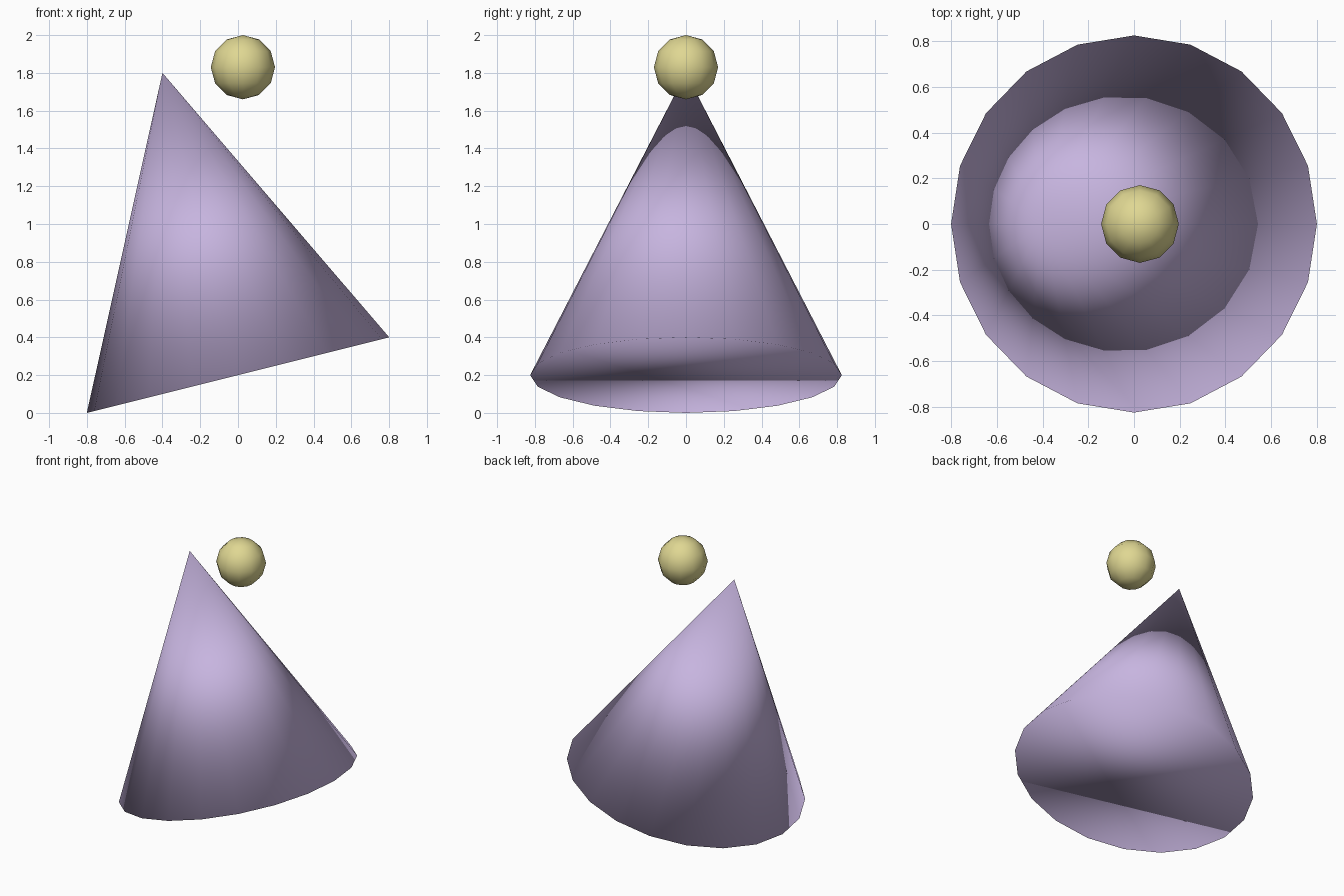
import bpy
import math
from mathutils import Vector

default = bpy.data.objects.get("Cube")
if default:
    bpy.data.objects.remove(default, do_unlink=True)


def make_material(name, colour):
    mat = bpy.data.materials.new(name)
    mat.use_nodes = True
    mat.diffuse_color = (*colour, 1)
    mat.node_tree.nodes["Principled BSDF"].inputs["Base Color"].default_value = (*colour, 1)
    return mat


def finish(name, mat):
    obj = bpy.context.object
    obj.name = name
    obj.data.materials.append(mat)
    bpy.ops.object.shade_smooth()
    return obj


lavender = make_material("lavender", (0.57, 0.46, 0.74))
pale_yellow = make_material("pale yellow", (0.74, 0.68, 0.29))

# Leaning cone: its axis runs from the base centre to the tip
base = Vector((0, 0, 0.2))
tip = Vector((-0.4, 0, 1.8))
axis = tip - base
bpy.ops.mesh.primitive_cone_add(
    vertices=20, radius1=0.825, depth=axis.length, end_fill_type='NGON',
    location=(base + tip) / 2,
    rotation=(0, math.atan2(axis.x, axis.z), 0))
finish("leaning_cone", lavender)

# Ball floating beside the tip
bpy.ops.mesh.primitive_uv_sphere_add(
    segments=12, ring_count=6, radius=0.17, location=(0.026, 0, 1.83))
finish("floating_ball", pale_yellow)
